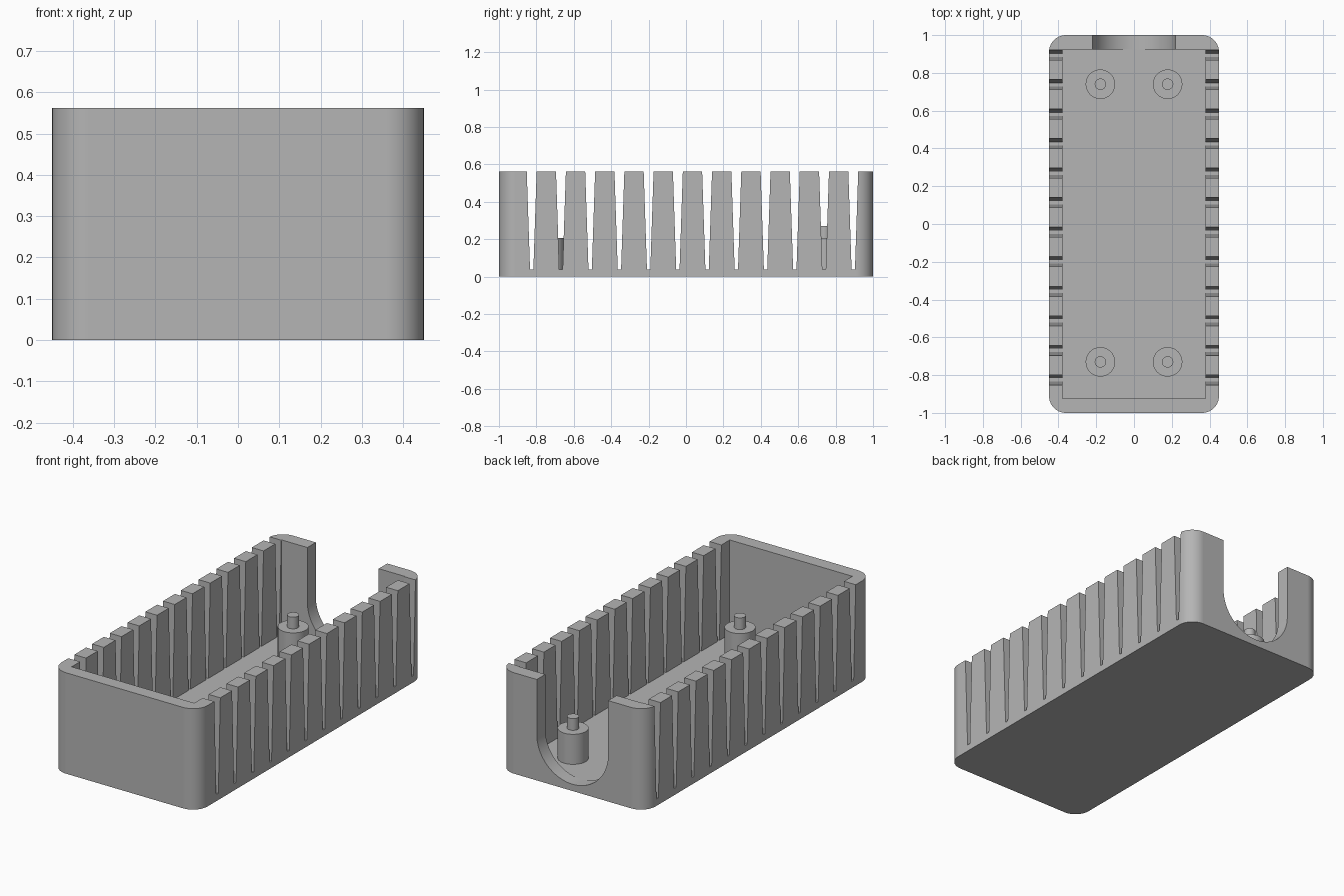
import bpy, bmesh, math
from mathutils import Vector

WIDTH, LENGTH, HEIGHT = 0.45, 1.0, 0.5625   # half width, half length, full height
IN_X, IN_Y, FLOOR = 0.378, 0.925, 0.0375    # cavity half sizes and floor level
CORNER, U_R = 0.09, 0.22

cube = bpy.data.objects.get("Cube")
if cube:
    bpy.data.objects.remove(cube, do_unlink=True)

grey = bpy.data.materials.new("plain_grey")
grey.use_nodes = True
grey.diffuse_color = (0.46, 0.46, 0.46, 1)
grey.node_tree.nodes["Principled BSDF"].inputs["Base Color"].default_value = grey.diffuse_color


def arc(cx, cy, r, start, end, n):
    return [(cx + r * math.cos(math.radians(start + (end - start) * i / n)),
             cy + r * math.sin(math.radians(start + (end - start) * i / n)))
            for i in range(n + 1)]


def add_prism(bm, outline, axis, lo, hi):
    """Extrude a 2D outline along x, y or z."""
    def place(a, b, d):
        return {"x": (d, a, b), "y": (a, d, b), "z": (a, b, d)}[axis]
    face = bm.faces.new([bm.verts.new(place(a, b, lo)) for a, b in outline])
    out = bmesh.ops.extrude_face_region(bm, geom=[face])
    new = [g for g in out["geom"] if isinstance(g, bmesh.types.BMVert)]
    bmesh.ops.translate(bm, verts=new, vec=Vector(place(0, 0, hi - lo)))


def make(name, prisms):
    bm = bmesh.new()
    for p in prisms:
        add_prism(bm, *p)
    bmesh.ops.recalc_face_normals(bm, faces=bm.faces)
    mesh = bpy.data.meshes.new(name)
    bm.to_mesh(mesh)
    bm.free()
    mesh.materials.append(grey)
    obj = bpy.data.objects.new(name, mesh)
    bpy.context.collection.objects.link(obj)
    return obj


def activate(obj):
    bpy.ops.object.select_all(action="DESELECT")
    obj.select_set(True)
    bpy.context.view_layer.objects.active = obj


def smooth(obj):
    activate(obj)
    bpy.ops.object.shade_smooth_by_angle(angle=math.radians(30))


# Tray body: rounded rectangle
cx, cy = WIDTH - CORNER, LENGTH - CORNER
outline = []
for sx, sy, a in ((1, 1, 0), (-1, 1, 90), (-1, -1, 180), (1, -1, 270)):
    outline += arc(sx * cx, sy * cy, CORNER, a, a + 90, 14)
tray = make("tray", [(outline, "z", 0, HEIGHT)])

# Cavity
rect = [(-IN_X, -IN_Y), (IN_X, -IN_Y), (IN_X, IN_Y), (-IN_X, IN_Y)]
cavity = make("cavity_cutter", [(rect, "z", FLOOR, 1)])

# U-shaped opening in the back wall
u_shape = arc(0, FLOOR + U_R, U_R, 180, 360, 48) + [(U_R, 1), (-U_R, 1)]
opening = make("opening_cutter", [(u_shape, "y", IN_Y - 0.05, 1.1)])

# Tapered vent slots through both side walls
slots = []
for i in range(12):
    y = -0.825 + i * 0.1563
    lo, hi = 0.009, 0.0265
    slot = [(y - lo, FLOOR), (y + lo, FLOOR), (y + hi, HEIGHT), (y + hi, 0.7),
            (y - hi, 0.7), (y - hi, HEIGHT)]
    slots += [(slot, "x", -0.5, -IN_X + 0.02), (slot, "x", IN_X - 0.02, 0.5)]
vents = make("slot_cutter", slots)

# Cut the tray, then drop the cutters
for cutter in (cavity, opening, vents):
    cutter.hide_render = True
    mod = tray.modifiers.new("cut", "BOOLEAN")
    mod.operation, mod.solver, mod.object = "DIFFERENCE", "EXACT", cutter
    activate(tray)
    bpy.ops.object.modifier_apply(modifier=mod.name)
    bpy.data.objects.remove(cutter, do_unlink=True)
smooth(tray)
tray.modifiers.new("even_normals", "WEIGHTED_NORMAL").keep_sharp = True

# Mounting posts with locating pins
for end, y in (("front", -0.73), ("back", 0.74)):
    for side, x in (("left", 0.178), ("right", -0.178)):
        for part, r, z0, z1 in (("post", 0.078, FLOOR, 0.205), ("pin", 0.03, 0.205, 0.27)):
            circle = arc(x, y, r, 0, 360, 40)[:-1]
            smooth(make(f"{end}_{side}_{part}", [(circle, "z", z0, z1)]))
